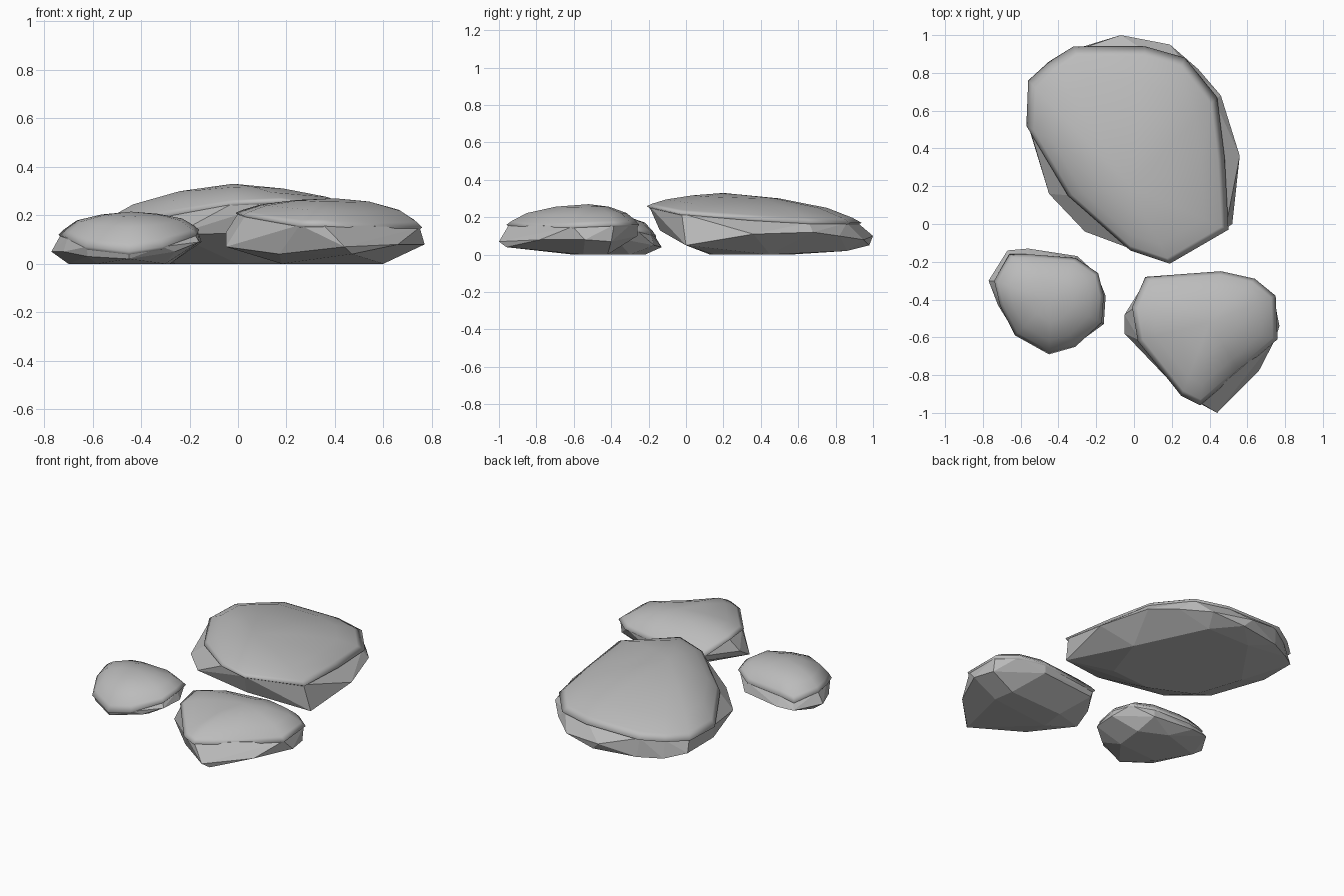
import bpy
import bmesh
from mathutils import Vector

default_cube = bpy.data.objects.get("Cube")
if default_cube:
    bpy.data.objects.remove(default_cube, do_unlink=True)

# One plain stone colour for every part
stone = bpy.data.materials.new("stone_grey")
stone.use_nodes = True
stone_colour = (0.5, 0.5, 0.5, 1)
stone.diffuse_color = stone_colour
stone.node_tree.nodes["Principled BSDF"].inputs["Base Color"].default_value = stone_colour


def to_units(points):
    """Convert points given in hundredths to model units."""
    return [Vector(point) / 100 for point in points]


def finish_object(name, mesh_builder, smooth):
    """Turn a bmesh into a named, shaded stone object."""
    bmesh.ops.recalc_face_normals(mesh_builder, faces=mesh_builder.faces)
    for face in mesh_builder.faces:
        face.smooth = smooth
    mesh = bpy.data.meshes.new(name)
    mesh_builder.to_mesh(mesh)
    mesh_builder.free()
    mesh.materials.append(stone)
    rock_object = bpy.data.objects.new(name, mesh)
    bpy.context.collection.objects.link(rock_object)


def build_body(name, girdle, base, rim, peak):
    """Faceted lower stone: convex hull of the foot, girdle and tucked-in rim."""
    builder = bmesh.new()
    tucked = [point.lerp(Vector((peak.x, peak.y, point.z)), 0.03) for point in rim]
    for point in girdle + base + tucked:
        builder.verts.new(point)
    hull = bmesh.ops.convex_hull(builder, input=builder.verts)
    leftovers = [item for item in hull["geom_interior"] if isinstance(item, bmesh.types.BMVert)]
    bmesh.ops.delete(builder, geom=leftovers, context="VERTS")
    bmesh.ops.dissolve_limit(builder, angle_limit=0.06,
                             verts=builder.verts, edges=builder.edges)
    finish_object(name, builder, smooth=False)


def build_cap(name, rim, peak, shoulder, crown):
    """Smooth upper stone: rings shrinking from the rim up to the peak."""
    builder = bmesh.new()
    # Each ring: share of rim radius, share of the climb, and drop of the lip
    rings = [(0.96, 0, 0.012), (1, 0, 0), (0.93, shoulder * 0.35, 0),
             (0.75, shoulder, 0), (0.4, crown, 0)]
    previous = None
    for spread, climb, drop in rings:
        ring = []
        for point in rim:
            spot = peak.lerp(point, spread)
            spot.z = point.z + (peak.z - point.z) * climb - drop
            ring.append(builder.verts.new(spot))
        if previous:
            for i in range(len(ring)):
                j = (i + 1) % len(ring)
                builder.faces.new((previous[i], previous[j], ring[j], ring[i]))
        previous = ring
    summit = builder.verts.new(peak)
    for i in range(len(previous)):
        builder.faces.new((previous[i], previous[(i + 1) % len(previous)], summit))
    finish_object(name, builder, smooth=True)


def build_rock(name, girdle, base, rim, peak, shoulder, crown):
    girdle, base, rim = to_units(girdle), to_units(base), to_units(rim)
    peak = Vector(peak) / 100
    build_body(name + "_body", girdle, base, rim, peak)
    build_cap(name + "_cap", rim, peak, shoulder, crown)


# Large slab at the back
build_rock(
    "large_rock",
    girdle=[(-7, 100, 10), (19, 95, 8), (34, 82, 10), (46, 68, 12), (56, 36, 11),
            (52, 0, 5), (16, -14, 13), (-26, -4, 12), (-45, 16, 10), (-56, 52, 9),
            (-55, 77, 8), (-44, 86, 5), (-30, 93, 5), (-2, 98, 5)],
    base=[(0, 13, 0), (28, 15, 0), (38, 45, 0), (15, 86, 2), (-15, 86, 2),
          (-36, 55, 0), (-26, 25, 0)],
    rim=[(-32, 94, 17), (6, 94, 17), (27, 88, 17), (44, 67, 17), (48, 35, 19),
         (50, -3, 22), (19, -21, 26), (-2, -14, 25), (-35, 15, 19),
         (-57, 52, 16), (-56, 76, 16), (-45, 86, 16)],
    peak=(-2, 20, 33), shoulder=0.5, crown=0.82)

# Medium stone at the front left
build_rock(
    "medium_rock",
    girdle=[(-5, -58, 7), (-5, -48, 13), (44, -100, 7), (47, -96, 4), (66, -78, 8),
            (77, -54, 8), (17, -78, 4), (74, -40, 7), (46, -26, 10),
            (8, -30, 10)],
    base=[(18, -60, 0), (20, -44, 0), (58, -42, 0), (60, -55, 0), (40, -60, 0)],
    rim=[(6, -28, 14), (46, -25, 16), (64, -29, 16), (75, -38, 16),
         (76, -61, 15), (56, -78, 14), (35, -96, 16), (25, -91, 16),
         (2, -62, 20), (-1, -44, 21)],
    peak=(40, -52, 27), shoulder=0.57, crown=0.88)

# Small stone at the front right
build_rock(
    "small_rock",
    girdle=[(-77, -30, 5), (-67, -14, 4), (-56, -13, 4), (-30, -17, 5), (-15, -38, 9),
            (-16, -53, 9), (-26, -60, 5), (-45, -67, 2), (-62, -57, 3),
            (-72, -43, 5)],
    base=[(-70, -30, 0), (-58, -50, 0), (-30, -48, 0), (-28, -30, 0), (-45, -22, 0)],
    rim=[(-66, -16, 8), (-56, -16, 10), (-31, -18, 11), (-19, -26, 13),
         (-16, -38, 14), (-17, -52, 12), (-31, -65, 7), (-45, -69, 5),
         (-63, -59, 7), (-71, -43, 11), (-74, -30, 12)],
    peak=(-44, -40, 21.5), shoulder=0.62, crown=0.88)
